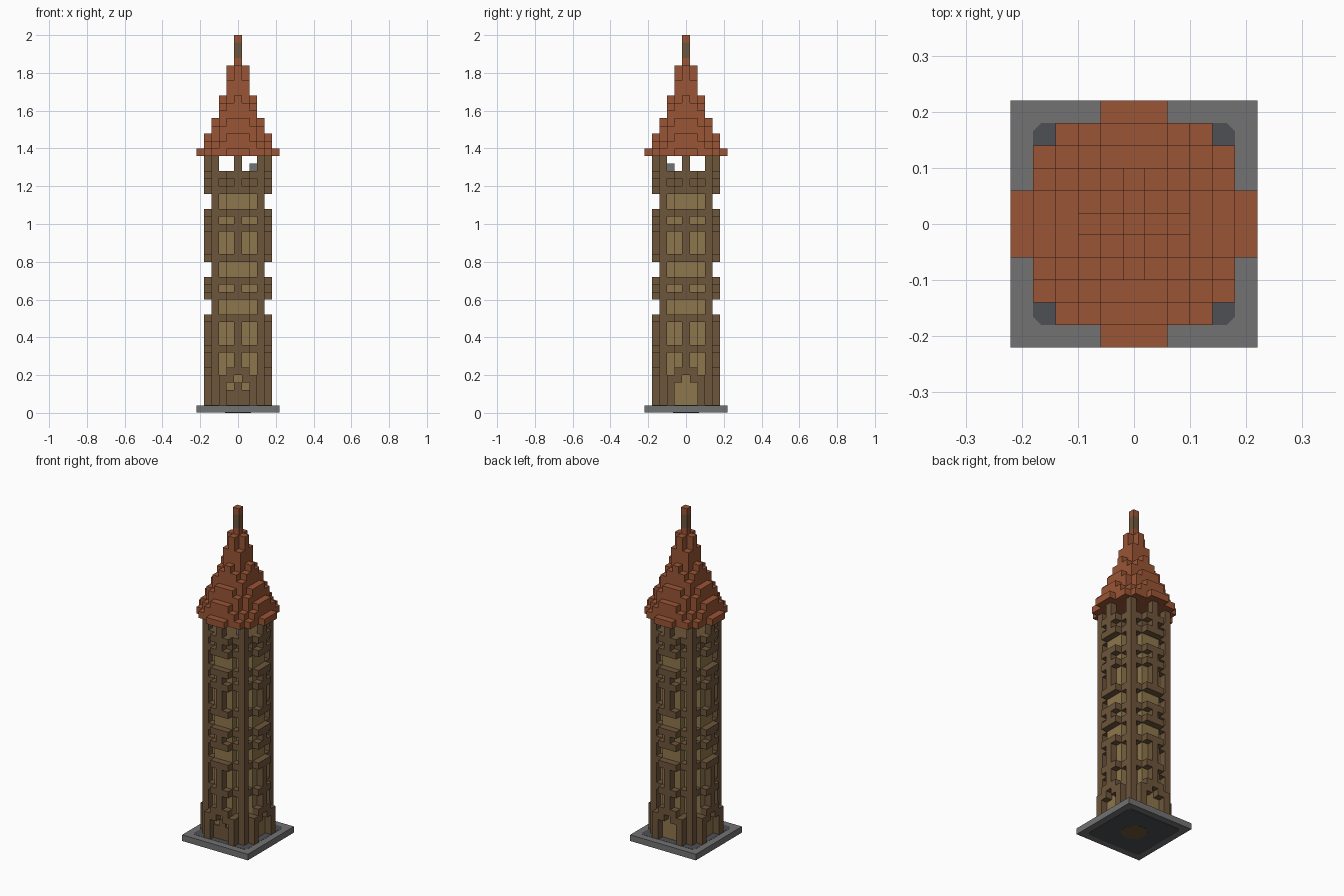
import bpy, bmesh
from mathutils import Vector

U = 0.04  # edge of one building block

if "Cube" in bpy.data.objects:
    bpy.data.objects.remove(bpy.data.objects["Cube"], do_unlink=True)


def material(name, rgb):
    m = bpy.data.materials.new(name)
    m.use_nodes = True
    m.diffuse_color = (*rgb, 1)
    m.node_tree.nodes["Principled BSDF"].inputs["Base Color"].default_value = (*rgb, 1)
    return m


roof_red = material("roof_red", (0.32, 0.09, 0.035))
wood = material("dark_wood", (0.155, 0.092, 0.044))
tan = material("tan_wall", (0.27, 0.18, 0.073))
stone = material("grey_stone", (0.17, 0.17, 0.17))
slate = material("dark_slate", (0.074, 0.08, 0.088))


def finish(name, bm, mat):
    bmesh.ops.recalc_face_normals(bm, faces=bm.faces)
    mesh = bpy.data.meshes.new(name)
    bm.to_mesh(mesh)
    bm.free()
    mesh.materials.append(mat)
    obj = bpy.data.objects.new(name, mesh)
    bpy.context.collection.objects.link(obj)
    return obj


def blocks(name, cells, mat):
    """Outer skin of a set of unit blocks; level k spans k*U to (k+1)*U."""
    bm = bmesh.new()
    for c in cells:
        for axis in range(3):
            for s in (-1, 1):
                n = list(c)
                n[axis] += s
                if tuple(n) in cells:
                    continue
                corners = []
                for a, b in ((-1, -1), (1, -1), (1, 1), (-1, 1)):
                    p = Vector(c) + Vector((0, 0, 0.5))
                    p[axis] += s / 2
                    p[(axis + 1) % 3] += a * s / 2
                    p[(axis + 2) % 3] += b / 2
                    corners.append(bm.verts.new(p * U))
                bm.faces.new(corners)
    bmesh.ops.remove_doubles(bm, verts=bm.verts, dist=U / 100)
    mesh = bpy.data.meshes.new(name)
    bm.to_mesh(mesh)
    bm.free()
    mesh.materials.append(mat)
    bpy.context.collection.objects.link(bpy.data.objects.new(name, mesh))


def disc(r2, k):
    return {(x, y, k) for x in range(-5, 6) for y in range(-5, 6) if x * x + y * y <= r2}


def prism(name, outline, z0, z1, mat):
    bm = bmesh.new()
    face = bm.faces.new([bm.verts.new((x, y, z0)) for x, y in outline])
    top = bmesh.ops.extrude_face_region(bm, geom=[face])["geom"]
    for v in top:
        if isinstance(v, bmesh.types.BMVert):
            v.co.z = z1
    return finish(name, bm, mat)


def chamfered(h, c):
    pts = []
    for sx, sy in ((1, 1), (-1, 1), (-1, -1), (1, -1)):
        pair = [(sx * h, sy * (h - c)), (sx * (h - c), sy * h)]
        pts += pair if sx == sy else pair[::-1]
    return pts


# Stone base with a dark inlay and a wooden centre underneath
H = 5.5 * U
prism("base_slab", [(-H, -H), (H, -H), (H, H), (-H, H)], 0.003, U, stone)
prism("base_inlay", chamfered(4.5 * U, 0.015), 0.001, U + 0.001, slate)
prism("base_centre", chamfered(0.07, 0.04), 0, 0.003, wood)

# Tan core walls, then dark storey under the open belfry
core = set()
for k in range(1, 29):
    core |= disc(10, k)
blocks("core_walls", core, tan)
gallery = set()
for k in range(29, 32):
    gallery |= disc(10, k)
blocks("gallery_floor", gallery, wood)


# Timber frame: one letter per level, from the base upwards
# d door, t door top, a arch cap, w window, b beam, o recessed band
LEVELS = "dddtawwbwwwboobwbooobwwwbwboobwbww"
LEVELS = "dddt" + "aww" + "bwww" + "boo" + "bwb" + "oo" + "bwww" + "bwb" + "oo" + "bwb" + "ww"
FRAME = {  # (sideways, outward) blocks of half a face
    "d": [(2, 3), (2, 4)],
    "t": [(1, 4), (2, 3), (2, 4)],
    "a": [(0, 4), (1, 4)],
    "w": [(0, 4)],
    "b": [(0, 4), (1, 4), (2, 3)],
    "o": [],
}
frame = set()
for k, kind in enumerate(LEVELS, 1):
    for side, out in FRAME[kind] + [(3, 3)]:
        for s in (-side, side):
            for o in (-out, out):
                frame |= {(s, o, k), (o, s, k)}
blocks("timber_frame", frame, wood)

# Front door leaf, a thin plate with two small lights
for x, top in ((-1, 3), (0, 4), (1, 3)):
    a, b = (x - 0.5) * U, (x + 0.5) * U
    y = -3.5 * U
    prism("front_door_panel", [(a, y - 0.008), (b, y - 0.008), (b, y), (a, y)], U, top * U, wood)

# Small stone block on the belfry floor
blocks("belfry_block", {(2, -2, 32)}, stone)

# Stepped roof: squared radius of each layer from the eaves upwards
roof = set()
for k, r2 in enumerate([26, 20, 17, 13, 10, 8, 5, 4, 2, 2, 1, 1, 0], 34):
    roof |= disc(r2, k)
blocks("roof", roof, roof_red)

# Spire
blocks("spire_shaft", {(0, 0, 47), (0, 0, 48)}, wood)
blocks("spire_tip", {(0, 0, 49)}, roof_red)
